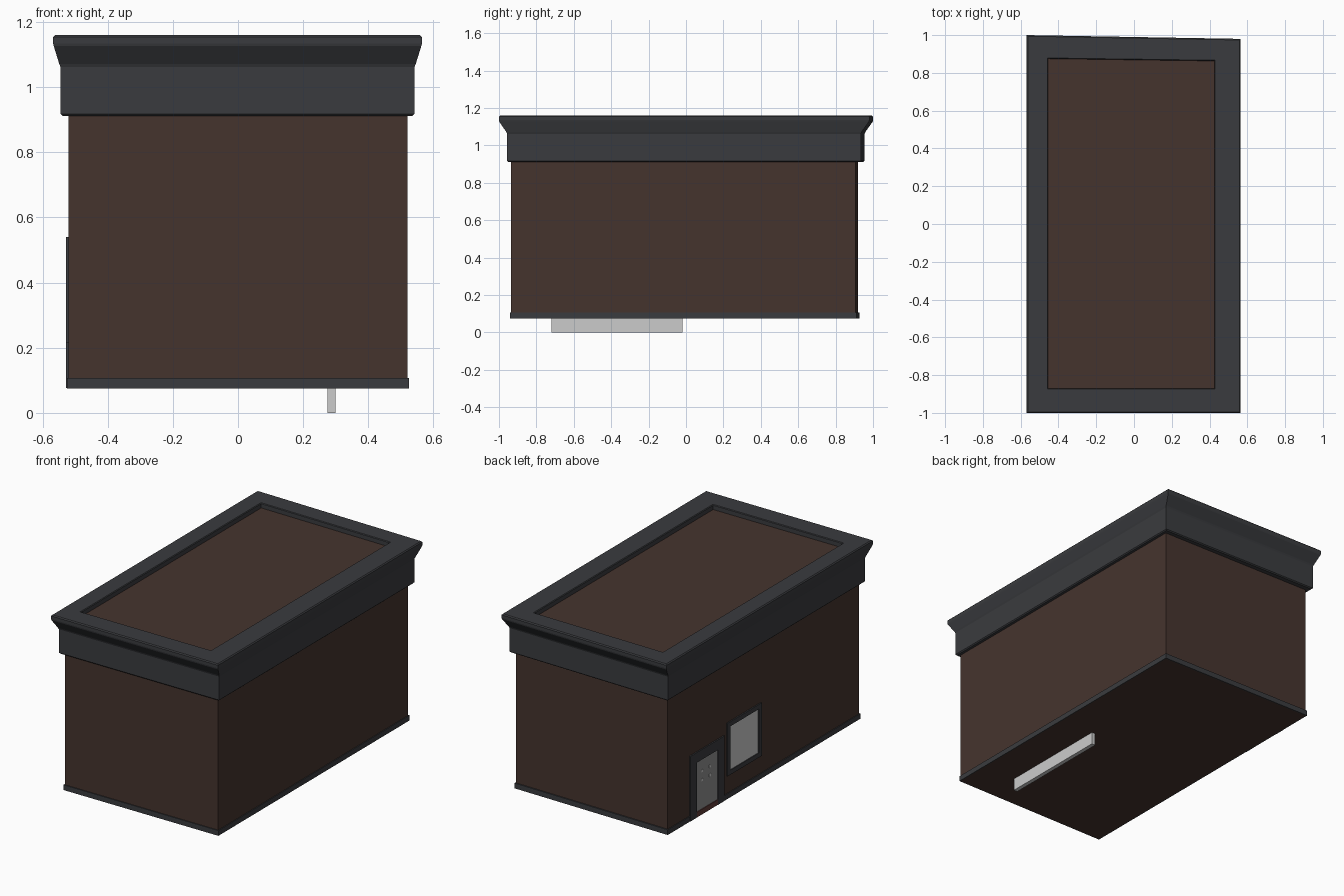
import bpy, bmesh

if "Cube" in bpy.data.objects:
    bpy.data.objects.remove(bpy.data.objects["Cube"])


def material(name, r, g, b):
    m = bpy.data.materials.new(name)
    m.diffuse_color = (r, g, b, 1)
    m.use_nodes = True
    m.node_tree.nodes["Principled BSDF"].inputs["Base Color"].default_value = m.diffuse_color
    return m


BROWN = material("brown_wall", 0.060, 0.034, 0.027)
DARK = material("charcoal_trim", 0.042, 0.044, 0.049)
RED = material("threshold_red", 0.12, 0.045, 0.04)
DOOR = material("door_grey", 0.28, 0.28, 0.28)


def finish(name, bm, mat=None):
    bmesh.ops.recalc_face_normals(bm, faces=bm.faces)
    me = bpy.data.meshes.new(name)
    bm.to_mesh(me)
    bm.free()
    if mat:
        me.materials.append(mat)
    ob = bpy.data.objects.new(name, me)
    bpy.context.collection.objects.link(ob)
    return ob


def loft(name, levels, mat, closed):
    """Stack four-cornered outlines (x0, x1, y0, back y at left, at right, z).
    closed=True makes a hollow ring, otherwise the ends are capped."""
    bm = bmesh.new()
    rings = []
    for x0, x1, y0, yl, yr, z in levels:
        pts = ((x0, y0), (x1, y0), (x1, yr), (x0, yl))
        rings.append([bm.verts.new((x, y, z)) for x, y in pts])
    pairs = list(zip(rings, rings[1:]))
    if closed:
        pairs.append((rings[-1], rings[0]))
    else:
        bm.faces.new(rings[0])
        bm.faces.new(rings[-1])
    for a, b in pairs:
        for i in range(4):
            j = (i + 1) % 4
            bm.faces.new((a[i], a[j], b[j], b[i]))
    return finish(name, bm, mat)


def box(name, x, y, z, mat=None):
    return loft(name, [(*x, y[0], y[1], y[1], h) for h in z], mat, False)


# Walls and roof slab, the back wall runs slightly askew
wall = (-0.52, 0.52, -0.935, 0.92, 0.905)
loft("walls", [(*wall, 0.075), (*wall, 1.13)], BROWN, False)

# Base skirting
skirt = (-0.525, 0.525, -0.94, 0.927, 0.912)
loft("base_trim", [(*wall, 0.075), (*skirt, 0.075), (*skirt, 0.107), (*wall, 0.107)], DARK, True)

# Flared cornice with softened edges
band = (-0.545, 0.542, -0.957, 0.955, 0.935)
lip = (-0.568, 0.565, -1.0, 1.0, 0.98)
opening = (-0.455, 0.425, -0.87, 0.875, 0.863)


def inset(o, d):
    return (o[0] + d, o[1] - d, o[2] + d, o[3] - d, o[4] - d)


loft("cornice", [
    (*wall, 0.912), (*inset(band, 0.006), 0.912), (*band, 0.918),
    (*band, 1.062), (*inset(band, -0.004), 1.072), (*inset(lip, 0.002), 1.127), (*lip, 1.135),
    (*lip, 1.154), (*inset(lip, 0.006), 1.16),
    (*inset(opening, -0.004), 1.16), (*opening, 1.156), (*opening, 1.12),
    (*wall, 1.12),
], DARK, True)


# Door and window on the left wall
def frame(name, y, z, t, sill):
    x = (-0.528, -0.515)
    box(name + "_front_jamb", x, (y[0], y[0] + t), z, DARK)
    box(name + "_back_jamb", x, (y[1] - t, y[1]), z, DARK)
    inner = (y[0] + t, y[1] - t)
    box(name + "_head", x, inner, (z[1] - t, z[1]), DARK)
    if sill:
        box(name + "_sill", x, inner, (z[0], z[0] + t), DARK)


frame("door_frame", (0.38, 0.71), (0.076, 0.475), 0.062, False)
box("door_panel", (-0.523, -0.515), (0.442, 0.648), (0.108, 0.413), DOOR)
box("door_threshold", (-0.527, -0.515), (0.442, 0.648), (0.076, 0.108), RED)
for row, z in enumerate((0.285, 0.34)):
    for col, y in enumerate((0.515, 0.59)):
        box(f"door_stud_{row}{col}", (-0.5245, -0.52), (y - 0.008, y + 0.008), (z - 0.008, z + 0.008))

frame("window_frame", (0.02, 0.35), (0.215, 0.54), 0.028, True)
box("window_glass", (-0.523, -0.515), (0.048, 0.322), (0.243, 0.512))

# Narrow support bar under the floor
box("under_bar", (0.275, 0.30), (-0.72, -0.02), (0.0, 0.075))
